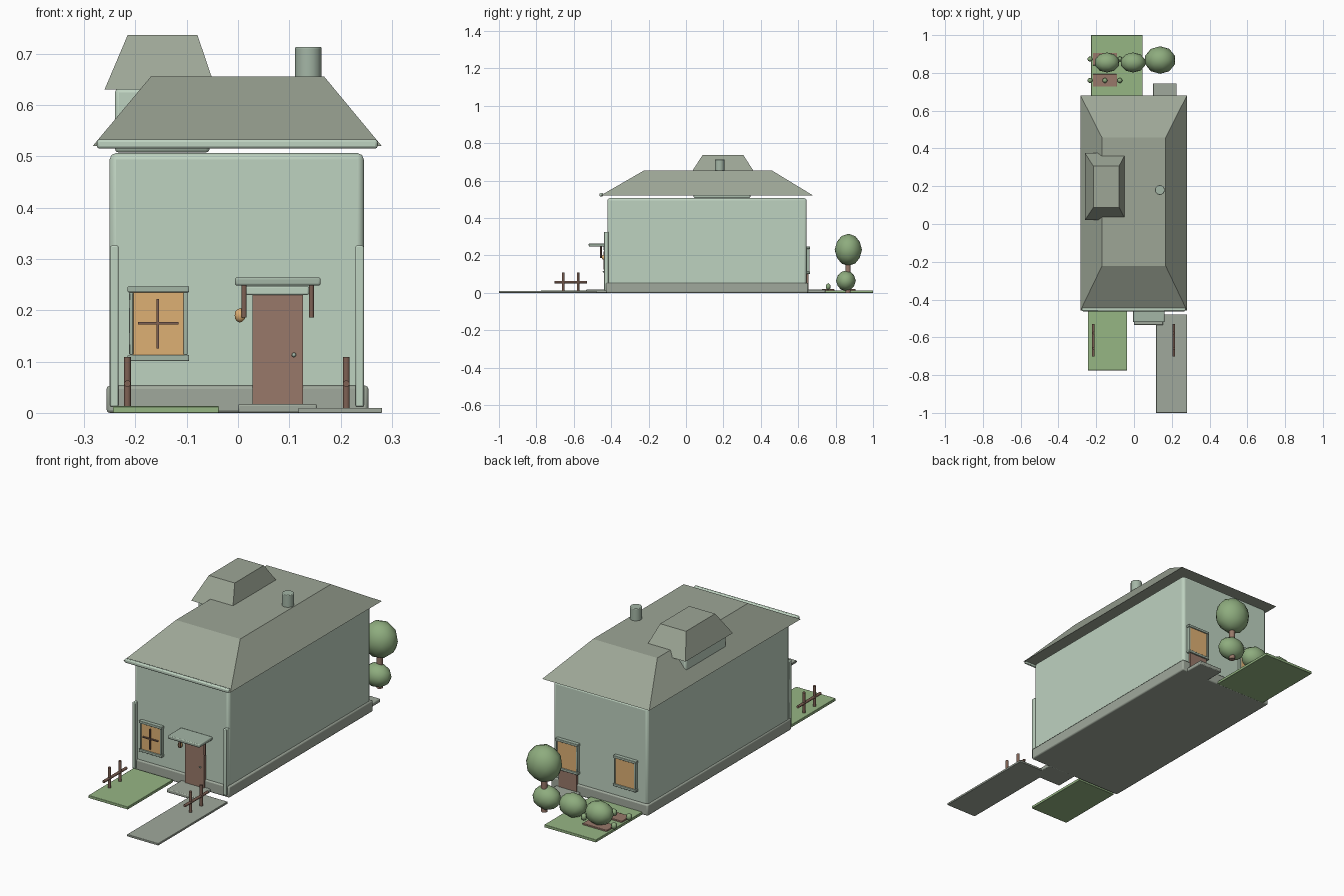
import bpy, bmesh, math
from mathutils import Vector

if "Cube" in bpy.data.objects:
    bpy.data.objects.remove(bpy.data.objects["Cube"])


def material(name, r, g, b):
    # sRGB bytes to a flat linear colour
    def lin(c):
        c /= 255
        return c / 12.92 if c <= 0.04 else ((c + 0.055) / 1.055) ** 2.4
    col = (lin(r), lin(g), lin(b), 1)
    m = bpy.data.materials.new(name)
    m.use_nodes = True
    m.diffuse_color = col
    m.node_tree.nodes["Principled BSDF"].inputs["Base Color"].default_value = col
    return m


WALL = material("pale sage wall", 190, 210, 192)
TRIM = material("sage trim", 164, 182, 166)
ROOF = material("grey roof", 157, 166, 150)
STONE = material("grey stone", 160, 169, 156)
GRASS = material("grass green", 150, 182, 132)
LEAF = material("leaf green", 142, 172, 126)
WOOD = material("brown wood", 152, 121, 106)
DARK = material("dark wood", 126, 97, 84)
GLOW = material("amber glass", 222, 176, 116)


def finish(bm, name, mat, bevel=0, smooth=True):
    bmesh.ops.recalc_face_normals(bm, faces=bm.faces)
    mesh = bpy.data.meshes.new(name)
    bm.to_mesh(mesh)
    bm.free()
    mesh.materials.append(mat)
    obj = bpy.data.objects.new(name, mesh)
    bpy.context.collection.objects.link(obj)
    if bevel:
        mod = obj.modifiers.new("Bevel", 'BEVEL')
        mod.width, mod.segments = bevel, 2
        mod.limit_method, mod.angle_limit = 'ANGLE', math.radians(40)
    if smooth:
        bpy.ops.object.select_all(action='DESELECT')
        obj.select_set(True)
        bpy.context.view_layer.objects.active = obj
        bpy.ops.object.shade_smooth_by_angle(angle=math.radians(50))
    return obj


def box(name, mat, x, y, z, bevel=0):
    """Box from (min, max) pairs."""
    bm = bmesh.new()
    bmesh.ops.create_cube(bm, size=1)
    for v in bm.verts:
        v.co = [(a + b) / 2 + c * (b - a) for (a, b), c in zip((x, y, z), v.co)]
    return finish(bm, name, mat, bevel, smooth=bevel > 0)


def rod(name, mat, start, end, radius, sides=16, bevel=0):
    """Cylinder between two points."""
    a, b = Vector(start), Vector(end)
    bm = bmesh.new()
    bmesh.ops.create_cone(bm, cap_ends=True, segments=sides, radius1=radius,
                          radius2=radius, depth=(b - a).length)
    turn = (b - a).to_track_quat('Z', 'Y')
    for v in bm.verts:
        v.co = turn @ v.co + (a + b) / 2
    return finish(bm, name, mat, bevel)


def ball(name, mat, centre, radii, detail=2):
    bm = bmesh.new()
    bmesh.ops.create_icosphere(bm, subdivisions=detail, radius=1)
    for v in bm.verts:
        v.co = [c + r * p for c, r, p in zip(centre, radii, v.co)]
    return finish(bm, name, mat)


def hip_roof(name, mat, x, y, z, top_x, top_y):
    """Flat-topped hipped roof."""
    bm = bmesh.new()
    rings = []
    for (x0, x1), (y0, y1), h in ((x, y, z[0]), (top_x, top_y, z[1])):
        rings.append([bm.verts.new((px, py, h)) for px, py in
                      ((x0, y0), (x1, y0), (x1, y1), (x0, y1))])
    low, high = rings
    bm.faces.new(low)
    bm.faces.new(high)
    for i in range(4):
        j = (i + 1) % 4
        bm.faces.new((low[i], low[j], high[j], high[i]))
    return finish(bm, name, mat, smooth=False)


FRONT, BACK = -0.42, 0.645


def window(name, x, wall, out):
    """Framed window; out is the outward y direction."""
    def depth(a, b):
        return tuple(sorted((wall + out * a, wall + out * b)))
    lo, hi = 0.113, 0.235
    box(name + "_pane", GLOW, (x - 0.05, x + 0.05), depth(-0.005, 0.013), (lo, hi))
    for side in (-1, 1):
        cx = x + side * 0.053
        box(name + "_jamb", TRIM, (cx - 0.004, cx + 0.004), depth(-0.005, 0.016), (lo, hi), 0.002)
    for cz in (lo - 0.006, hi + 0.006):
        box(name + "_sill", TRIM, (x - 0.06, x + 0.06), depth(-0.005, 0.018),
            (cz - 0.006, cz + 0.006), 0.002)


# House walls and base
box("house_body", WALL, (-0.25, 0.245), (FRONT, BACK), (0.01, 0.506), 0.012)
box("foundation", STONE, (-0.256, 0.254), (-0.428, 0.653), (0, 0.053), 0.006)
for x in (-0.241, 0.237):
    box("corner_post", WALL, (x - 0.008, x + 0.008), (-0.438, FRONT + 0.005), (0.012, 0.326), 0.003)

# Main roof, gutter, dormer and chimney
hip_roof("main_roof", ROOF, (-0.283, 0.28), (-0.457, 0.68), (0.52, 0.655),
         (-0.17, 0.168), (-0.223, 0.458))
box("front_gutter", WALL, (-0.275, 0.272), (-0.462, -0.444), (0.515, 0.533), 0.005)
box("dormer_wall", WALL, (-0.24, -0.055), (0.04, 0.345), (0.507, 0.632), 0.008)
hip_roof("dormer_roof", ROOF, (-0.26, -0.043), (0.02, 0.375), (0.63, 0.736),
         (-0.215, -0.079), (0.088, 0.307))
rod("chimney", TRIM, (0.137, 0.18, 0.54), (0.137, 0.18, 0.713), 0.026, 16, 0.003)

# Windows with a crossbar on the front one
window("front_window", -0.155, FRONT, -1)
window("back_window", -0.14, BACK, 1)
window("back_door_window", 0.165, BACK, 1)
box("window_bar_upright", DARK, (-0.159, -0.154), (-0.44, -0.43), (0.125, 0.222))
box("window_bar_level", DARK, (-0.195, -0.116), (-0.44, -0.43), (0.172, 0.177))

# Front door, canopy, brackets, lamp
box("front_door", WOOD, (0.028, 0.127), (-0.437, FRONT + 0.01), (0.015, 0.23))
box("door_lintel", WALL, (0.015, 0.138), (-0.442, FRONT + 0.01), (0.23, 0.247), 0.003)
box("door_canopy", TRIM, (-0.006, 0.161), (-0.52, FRONT), (0.248, 0.264), 0.004)
for x in (0.012, 0.143):
    rod("canopy_bracket", DARK, (x, -0.455, 0.186), (x, -0.455, 0.25), 0.005, 12)
ball("door_knob", TRIM, (0.109, -0.441, 0.113), (0.005, 0.005, 0.005), 1)
ball("porch_lamp", GLOW, (0.004, -0.44, 0.19), (0.011, 0.011, 0.014))
box("front_step", STONE, (0, 0.154), (-0.535, FRONT), (0, 0.017), 0.004)

# Back door and step
box("back_door", WOOD, (0.115, 0.212), (BACK - 0.01, BACK + 0.011), (0.015, 0.21))
box("back_step", STONE, (0.1, 0.226), (BACK - 0.01, 0.745), (0, 0.018), 0.004)

# Lawns and path
box("front_lawn", GRASS, (-0.244, -0.037), (-0.775, -0.435), (0, 0.013), 0.002)
box("back_lawn", GRASS, (-0.227, 0.045), (0.65, 1), (0, 0.013), 0.002)
box("front_path", STONE, (0.117, 0.281), (-1, -0.478), (0, 0.01), 0.002)

# Short fences beside the lawn and path
for x in (-0.2155, 0.211):
    for y in (-0.657, -0.577):
        rod("fence_post", DARK, (x, y, 0.005), (x, y, 0.109), 0.007, 10)
    rod("fence_rail", DARK, (x, -0.702, 0.057), (x, -0.53, 0.057), 0.0065, 10)

# Tree and bushes
rod("tree_trunk", WOOD, (0.138, 0.866, 0), (0.138, 0.866, 0.18), 0.014, 12)
ball("tree_crown", LEAF, (0.138, 0.868, 0.23), (0.083, 0.073, 0.086))
for x in (-0.143, -0.005, 0.133):
    ball("bush", LEAF, (x, 0.855, 0.064), (0.067, 0.053, 0.055))

# Planting beds with seedlings
for y in (0.76, 0.873):
    box("soil_bed", WOOD, (-0.218, -0.09), (y - 0.033, y + 0.033), (0.005, 0.02), 0.002)
    for x in (-0.233, -0.154, -0.075):
        ball("seedling", LEAF, (x, y, 0.033), (0.015, 0.015, 0.019), 1)
